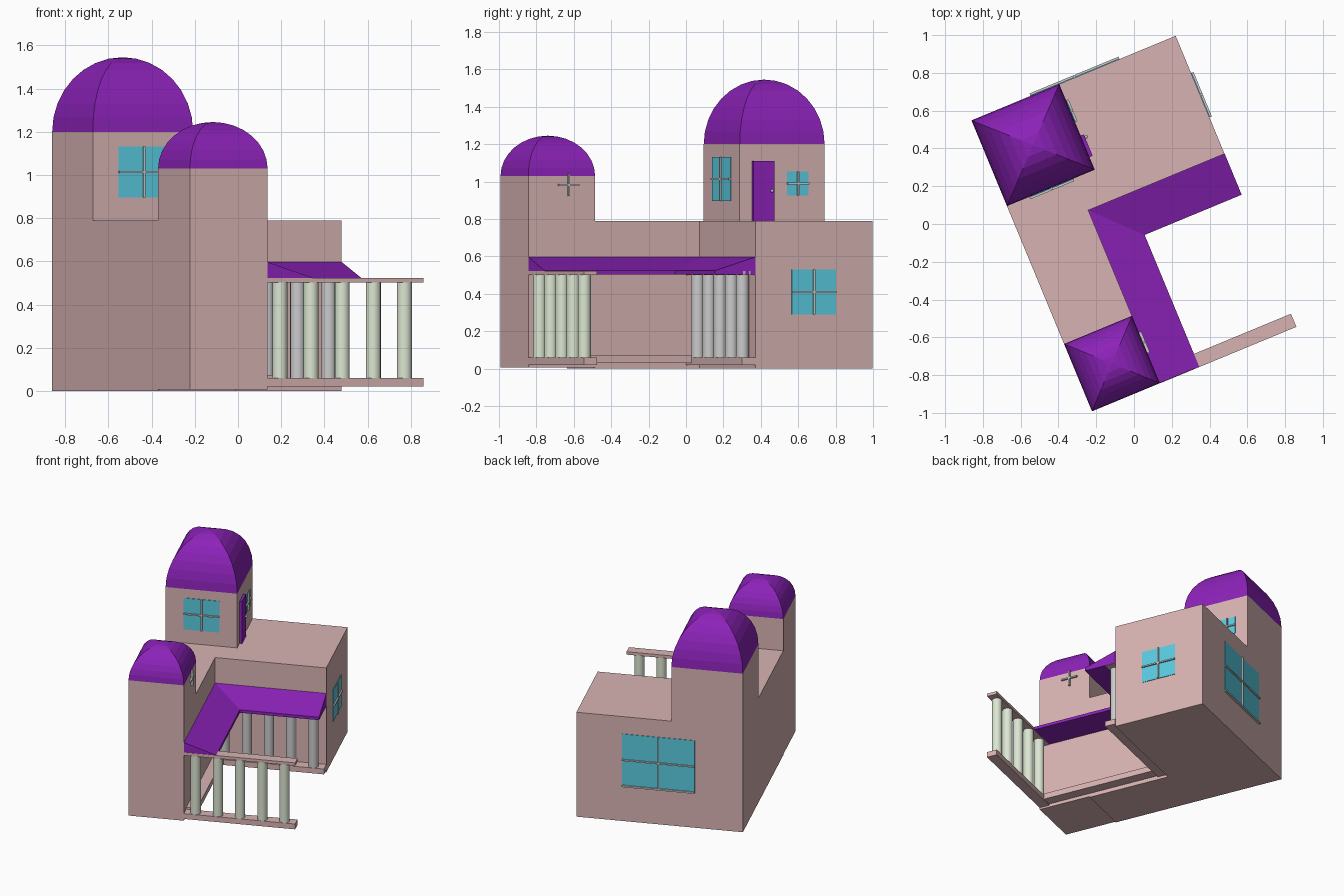
import bpy, bmesh, math
from mathutils import Matrix, Vector

if "Cube" in bpy.data.objects:
    bpy.data.objects.remove(bpy.data.objects["Cube"])

# The whole house is laid out square, then turned on its plot
TURN = Matrix.Rotation(math.radians(22.5), 4, 'Z')


def material(name, rgb):
    m = bpy.data.materials.new(name)
    m.diffuse_color = (*rgb, 1)
    m.use_nodes = True
    m.node_tree.nodes["Principled BSDF"].inputs["Base Color"].default_value = m.diffuse_color
    return m


PINK = material("plaster_pink", (0.69, 0.45, 0.45))
PURPLE = material("roof_purple", (0.26, 0.016, 0.48))
CYAN = material("glass_cyan", (0.10, 0.60, 0.75))
PALE = material("pillar_pale_green", (0.72, 0.80, 0.65))


def finish(name, bm, mat=None):
    bmesh.ops.recalc_face_normals(bm, faces=bm.faces)
    me = bpy.data.meshes.new(name)
    bm.to_mesh(me)
    bm.free()
    ob = bpy.data.objects.new(name, me)
    ob.matrix_world = TURN
    if mat:
        me.materials.append(mat)
    bpy.context.collection.objects.link(ob)
    return ob


def loft(name, rings, mat):
    """Skin a list of equal-length rings and cap both ends."""
    bm = bmesh.new()
    rows = [[bm.verts.new(p) for p in ring] for ring in rings]
    n = len(rows[0])
    for r0, r1 in zip(rows, rows[1:]):
        for i in range(n):
            j = (i + 1) % n
            bm.faces.new((r0[i], r0[j], r1[j], r1[i]))
    bm.faces.new(rows[0])
    bm.faces.new(rows[-1])
    return finish(name, bm, mat)


def box(name, x, y, z, mat=None):
    outline = [(x[0], y[0]), (x[1], y[0]), (x[1], y[1]), (x[0], y[1])]
    return loft(name, [[(*p, h) for p in outline] for h in z], mat)


def dome(name, x, y, z0, height, steps=8):
    """Four-sided dome with a quarter-round profile."""
    cx, cy = sum(x) / 2, sum(y) / 2
    hx, hy = (x[1] - x[0]) / 2, (y[1] - y[0]) / 2
    rings = []
    for i in range(steps + 1):
        t = math.pi / 2 * i / steps
        c, h = max(math.cos(t), 0.004), z0 + height * math.sin(t)
        rings.append([(cx + sx * hx * c, cy + sy * hy * c, h)
                      for sx, sy in ((-1, -1), (1, -1), (1, 1), (-1, 1))])
    return loft(name, rings, PURPLE)


def wall_box(name, axis, wall, out, s, z, depth, mat=None):
    """Thin box lying on a wall plane: axis is the wall normal, out its sign."""
    d = sorted((wall - 0.005 * out, wall + depth * out))
    return box(name, d, s, z, mat) if axis == 'x' else box(name, s, d, z, mat)


def window(name, axis, wall, out, s, z, glass=True):
    sm, zm, w = sum(s) / 2, sum(z) / 2, 0.005
    if glass:
        wall_box(name + "_glass", axis, wall, out, s, z, 0.004, CYAN)
    wall_box(name + "_upright_bar", axis, wall, out, (sm - w, sm + w), z, 0.014)
    wall_box(name + "_cross_bar", axis, wall, out, s, (zm - w, zm + w), 0.014)


# L-shaped main block
plan = [(-0.585, -0.445), (-0.196, -0.445), (-0.196, 0.16),
        (0.585, 0.16), (0.585, 0.836), (-0.585, 0.836)]
loft("main_block", [[(*p, h) for p in plan] for h in (0, 0.79)], PINK)

# Front tower and rear roof tower with domes
fx, fy = (-0.585, -0.196), (-0.831, -0.445)
box("front_tower", fx, fy, (0.006, 1.03), PINK)
dome("front_tower_dome", fx, fy, 1.03, 0.215)
rx, ry = (-0.585, -0.082), (0.345, 0.836)
box("rear_tower", rx, ry, (0.785, 1.2), PINK)
dome("rear_tower_dome", rx, ry, 1.2, 0.345)

# Sloped porch roof following the inner corner
stations = [((-0.196, -0.83), (0.03, -0.83)),
            ((-0.196, 0.16), (0.03, -0.075)),
            ((0.586, 0.16), (0.586, -0.075))]
loft("porch_roof", [[(*w, 0.502), (*w, 0.597), (*o, 0.524), (*o, 0.502)]
                    for w, o in stations], PURPLE)

# Two colonnades: rails with five pillars each
for side, y, ys, mat in (("front", -0.797, (-0.832, -0.757), PALE),
                         ("rear", 0.118, (0.082, 0.16), None)):
    box(side + "_bottom_rail", (-0.196, 0.586), ys, (0.02, 0.06), PINK)
    box(side + "_top_rail", (-0.196, 0.586), ys, (0.501, 0.523), PINK)
    for i in range(5):
        bm = bmesh.new()
        bmesh.ops.create_cone(
            bm, cap_ends=True, segments=16, radius1=0.035, radius2=0.035, depth=0.447,
            matrix=Matrix.Translation((-0.12 + i * 0.156, y, 0.2815)))
        for f in bm.faces:
            f.smooth = len(f.verts) == 4
        finish(f"{side}_pillar_{i + 1}", bm, mat)

# Base strip along the side wing wall
box("side_base_rail", (-0.196, -0.12), (-0.757, 0.082), (0.03, 0.073), PINK)

# Windows
window("rear_tower_front_window", 'y', 0.345, -1, (-0.457, -0.205), (0.895, 1.132))
window("rear_tower_side_window", 'x', -0.082, 1, (0.618, 0.742), (0.925, 1.055))
window("side_window", 'x', 0.585, 1, (0.369, 0.623), (0.29, 0.53))
window("back_window", 'y', 0.836, 1, (-0.247, 0.263), (0.27, 0.66))
wall_box("back_window_sill", 'y', 0.836, 1, (-0.247, 0.263), (0.262, 0.274), 0.014)
window("front_tower_window", 'x', -0.196, 1, (-0.66, -0.54), (0.922, 1.042), glass=False)

# Roof terrace door with knob
door = wall_box("terrace_door", 'x', -0.082, 1, (0.417, 0.54), (0.79, 1.11), 0.018, PURPLE)
bm = bmesh.new()
bmesh.ops.create_uvsphere(bm, u_segments=10, v_segments=6, radius=0.009,
                          matrix=Matrix.Translation((-0.058, 0.523, 0.95)))
finish("door_knob", bm)
